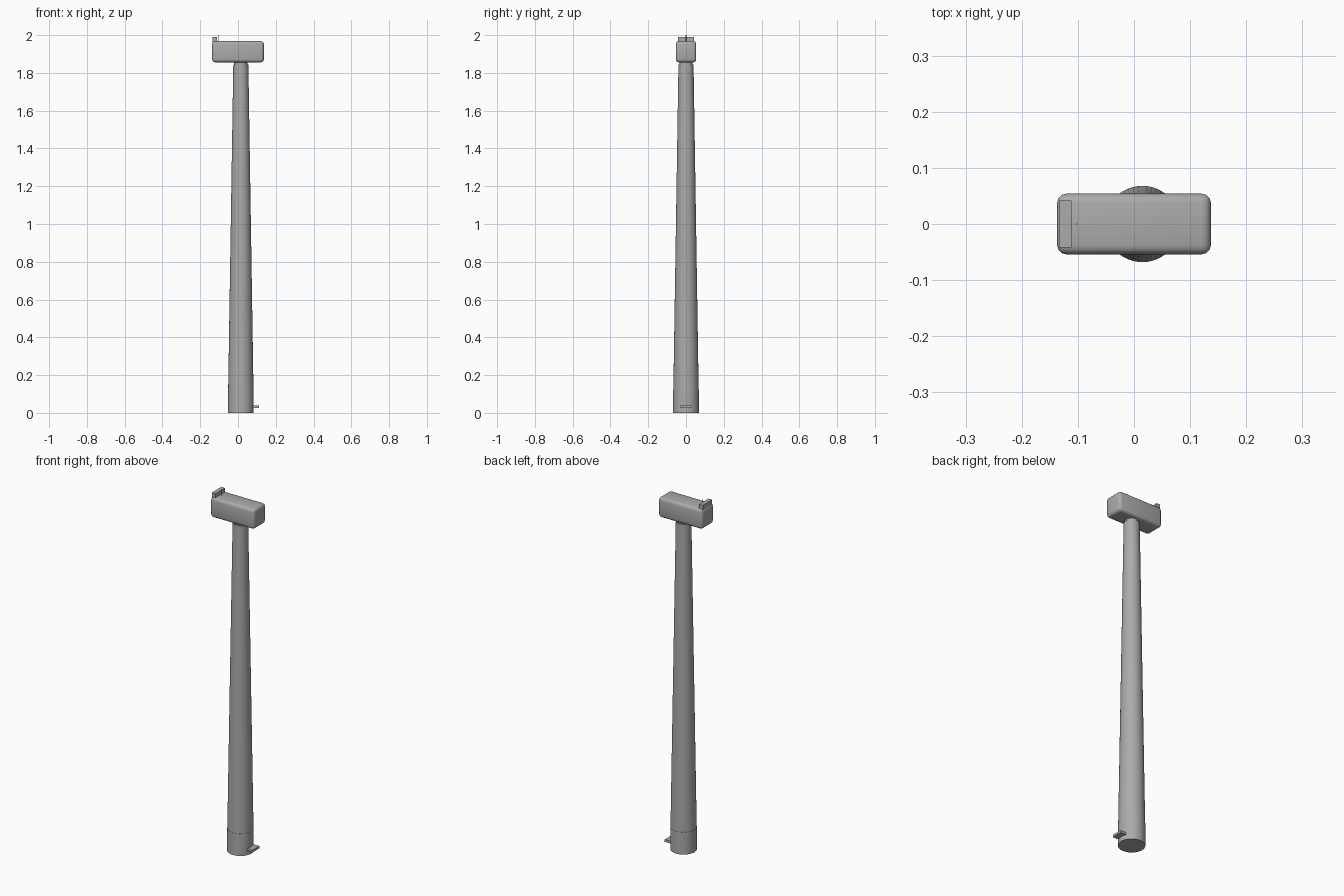
import bpy, bmesh, math
from mathutils import Matrix, Vector

cube = bpy.data.objects.get("Cube")
if cube:
    bpy.data.objects.remove(cube, do_unlink=True)

grey = bpy.data.materials.new("painted_grey")
grey.use_nodes = True
colour = (0.40, 0.41, 0.40, 1)
grey.diffuse_color = colour
grey.node_tree.nodes["Principled BSDF"].inputs["Base Color"].default_value = colour

AXIS_X = 0.015  # tower centre line


def add_object(name, bm):
    mesh = bpy.data.meshes.new(name)
    bm.to_mesh(mesh)
    bm.free()
    obj = bpy.data.objects.new(name, mesh)
    bpy.context.collection.objects.link(obj)
    mesh.materials.append(grey)
    return obj


def smooth(obj, angle):
    bpy.ops.object.select_all(action='DESELECT')
    obj.select_set(True)
    bpy.context.view_layer.objects.active = obj
    bpy.ops.object.shade_smooth_by_angle(angle=math.radians(angle))


def box(name, low, high, bevel=0, segments=3):
    low, high = Vector(low), Vector(high)
    bm = bmesh.new()
    bmesh.ops.create_cube(bm, size=1, matrix=Matrix.Translation((low + high) / 2)
                          @ Matrix.Diagonal((*(high - low), 1)))
    if bevel:
        bmesh.ops.bevel(bm, geom=bm.edges[:], offset=bevel, segments=segments,
                        profile=0.5, affect='EDGES')
    obj = add_object(name, bm)
    if bevel:
        smooth(obj, 40)
    return obj


def tube(name, bottom, top, r_bottom, r_top, x=AXIS_X, sides=48):
    bm = bmesh.new()
    bmesh.ops.create_cone(bm, cap_ends=True, segments=sides, radius1=r_bottom,
                          radius2=r_top, depth=top - bottom,
                          matrix=Matrix.Translation((x, 0, (bottom + top) / 2)))
    obj = add_object(name, bm)
    smooth(obj, 40)
    return obj


# Tapered tower standing on a straight base collar
tube("base_collar", 0, 0.125, 0.068, 0.068)
tube("tower", 0.125, 1.845, 0.067, 0.04)
tube("yaw_ring", 1.84, 1.86, 0.035, 0.035)

# Entry step at the foot of the tower
box("entry_step", (0.06, -0.03, 0.026), (0.112, 0.03, 0.039))

# Rounded housing with a rear cooler and a thin mast on its roof
box("housing", (-0.137, -0.054, 1.856), (0.137, 0.054, 1.968), bevel=0.016)
box("roof_cooler", (-0.134, -0.042, 1.96), (-0.111, 0.042, 1.99))
tube("sensor_mast", 1.96, 2.0, 0.0015, 0.0015, x=-0.102, sides=8)
